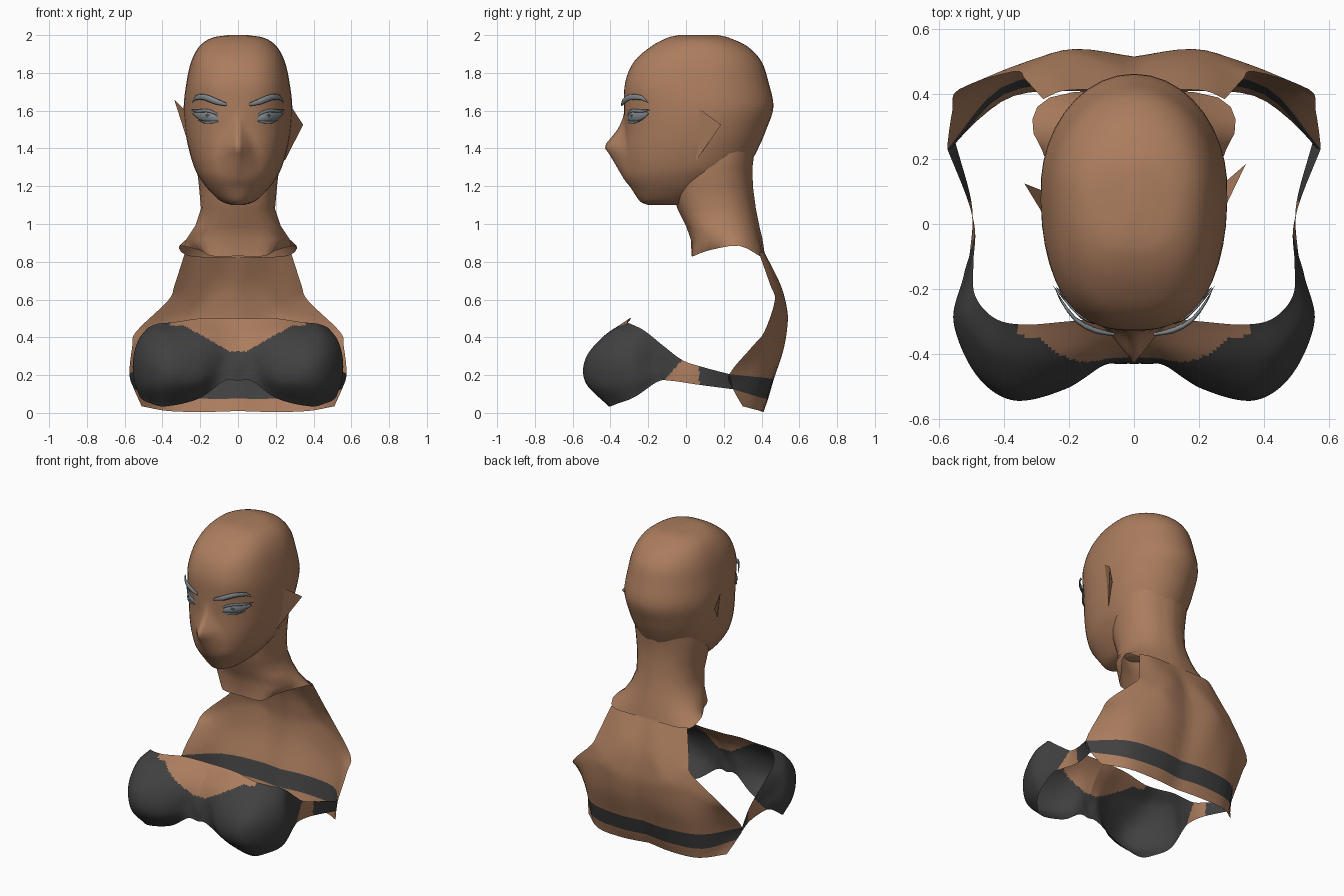
import bpy, bmesh, math
from mathutils import Vector


def material(name, rgb):
    m = bpy.data.materials.new(name)
    m.diffuse_color = (*rgb, 1)
    return m


SKIN = material("skin brown", (0.41, 0.205, 0.112))
CLOTH = material("cloth black", (0.052, 0.052, 0.053))
GREY = material("brow grey", (0.21, 0.235, 0.25))
DARK = material("iris dark", (0.06, 0.068, 0.075))


def finish(name, bm, mats, mirror, smooth=True):
    me = bpy.data.meshes.new(name)
    bm.to_mesh(me)
    bm.free()
    for m in mats:
        me.materials.append(m)
    for p in me.polygons:
        p.use_smooth = smooth
    ob = bpy.data.objects.new(name, me)
    bpy.context.collection.objects.link(ob)
    if mirror:
        mod = ob.modifiers.new("mirror", 'MIRROR')
        mod.use_clip = True
    return ob


def resample(pts, k):
    """Smooth curve through the points with k steps per span."""
    pts = [Vector(p) for p in pts]
    ext = [2 * pts[0] - pts[1]] + pts + [2 * pts[-1] - pts[-2]]
    out = []
    for i in range(1, len(ext) - 2):
        a, b, c, d = ext[i - 1:i + 3]
        for j in range(k):
            t = j / k
            out.append(0.5 * (2 * b + (c - a) * t + (2 * a - 5 * b + 4 * c - d) * t * t
                              + (3 * b - a - 3 * c + d) * t ** 3))
    return out + [pts[-1]]


def grid(name, cols, mats, ku=1, kv=1, rule=None, flip=False, mirror=True, cap=False):
    """Surface through columns of points, coloured by a rule on face centre and row."""
    cols = [resample(c, kv) for c in cols]
    rows = [resample(r, ku) for r in zip(*cols)]
    bm = bmesh.new()
    vs = [[bm.verts.new(p) for p in r] for r in rows]
    for r in range(len(vs) - 1):
        for c in range(len(vs[0]) - 1):
            q = [vs[r][c], vs[r + 1][c], vs[r + 1][c + 1], vs[r][c + 1]]
            f = bm.faces.new(q[::-1] if flip else q)
            if rule:
                f.material_index = rule(f.calc_center_median(), r // kv)
    if cap:
        bm.faces.new(vs[0])
        bm.faces.new(vs[-1][::-1])
    bmesh.ops.remove_doubles(bm, verts=bm.verts, dist=1e-5)
    return finish(name, bm, mats, mirror)


def half_ring(z, yf, yb, w, n, p=0.85, warp=1.0):
    """Half ring from front to back: front squared by p, back elliptical."""
    yc = yf + (yb - yf) * 0.55
    pts = []
    for i in range(n + 1):
        a = math.pi * (i / n) ** warp
        s, c = abs(math.sin(a)), math.cos(a)
        x = 0 if i in (0, n) else w * s ** (p if c > 0 else 1)
        y = yc - c ** p * (yc - yf) if c > 0 else yc - c * (yb - yc)
        pts.append(Vector((x, y, z)))
    return pts


def tube(name, pts, radii, mat):
    """Tapered, flattened rod, mirrored to both sides."""
    cols = []
    for p, r in zip(pts, radii):
        cols.append([(p[0], p[1] - 0.55 * r * math.cos(a), p[2] + r * math.sin(a))
                     for a in [-math.tau * i / 8 for i in range(9)]])
    return grid(name, cols, [mat], ku=2)


def solid(name, pts):
    bm = bmesh.new()
    vs = [bm.verts.new(p) for p in pts]
    bmesh.ops.convex_hull(bm, input=vs)
    return finish(name, bm, [SKIN], False, False)


def ramp(table, z):
    """Straight-line lookup in a table sorted by falling z."""
    for (z0, v0), (z1, v1) in zip(table, table[1:]):
        if z0 >= z >= z1:
            return v0 + (v1 - v0) * (z0 - z) / (z0 - z1)
    return 0


# Head: crown to chin, with the nose and mouth drawn out of the front
head = [(2.0, -.04, .17, .05), (1.985, -.1, .23, .14), (1.94, -.185, .325, .205),
        (1.86, -.275, .4, .248), (1.75, -.322, .437, .273), (1.62, -.328, .463, .288),
        (1.5, -.325, .425, .28), (1.4, -.33, .382, .262), (1.3, -.33, .325, .232),
        (1.24, -.32, .25, .2), (1.18, -.285, .17, .155), (1.12, -.243, .06, .09),
        (1.1, -.2, .02, .03)]
DEPTH = [(1.58, 0), (1.51, .03), (1.41, .106), (1.37, .075), (1.31, .04), (1.26, .015), (1.2, 0)]
WIDTH = [(1.58, .035), (1.5, .045), (1.38, .095), (1.31, .1), (1.2, .1)]
SQUARE = [(2.1, .8), (1.95, .76), (1.72, .76), (1.6, .84), (1.35, .85), (1.2, .92), (1.0, .95)]
rows = []
for h in resample(head, 4):
    ring = half_ring(*h, 24, p=ramp(SQUARE, h[0]), warp=1.35)
    for v in ring:
        if v.y < 0 and 1.2 < v.z < 1.58:
            v.y -= ramp(DEPTH, v.z) * max(0, 1 - v.x / ramp(WIDTH, v.z))
    rows.append(ring)
grid("head", list(zip(*rows)), [SKIN], cap=True)

# Neck with flared, open lower edge
neck = [(1.48, -.02, .38, .2), (1.38, -.06, .362, .222), (1.3, -.08, .352, .22),
        (1.2, -.08, .354, .208), (1.08, -.045, .37, .197), (.99, .0, .388, .228),
        (.92, .025, .405, .275)]
rows = [half_ring(*n, 5) for n in neck]
rows.append([(0, .03, .83), (.14, .04, .83), (.2, .12, .86), (.31, .28, .885),
             (.26, .39, .83), (0, .42, .82)])
grid("neck", list(zip(*rows)), [SKIN], ku=3)

# Back panel with the rear strap painted on
back = [
    [(0, .415, .85), (.12, .415, .85), (.22, .41, .85), (.28, .385, .85)],
    [(0, .48, .68), (.12, .5, .68), (.24, .48, .68), (.335, .445, .68)],
    [(0, .51, .55), (.18, .535, .55), (.28, .51, .56), (.37, .47, .595)],
    [(0, .515, .45), (.18, .537, .46), (.36, .49, .47), (.54, .415, .43)],
    [(0, .495, .33), (.18, .515, .33), (.39, .465, .33), (.56, .35, .35)],
    [(0, .45, .18), (.18, .465, .18), (.41, .42, .185), (.575, .23, .205)],
    [(0, .415, .075), (.18, .435, .075), (.4, .4, .08), (.55, .25, .125)],
    [(0, .39, .01), (.18, .41, .005), (.37, .395, .01), (.51, .3, .035)]]


def strap_rule(c, row):
    return 1 if row == 5 else 0


grid("back", list(zip(*back)), [SKIN, CLOTH], ku=4, kv=4, rule=strap_rule, flip=True)

# Bust shell: cup columns from the centre outward, then the side strap
cups = [
    [(0, -.29, .5), (0, -.37, .4), (0, -.41, .32), (0, -.43, .25), (0, -.43, .17)],
    [(.08, -.29, .5), (.08, -.38, .41), (.08, -.42, .33), (.08, -.43, .25), (.07, -.43, .17)],
    [(.2, -.3, .5), (.2, -.42, .41), (.21, -.495, .29), (.21, -.5, .17), (.21, -.41, .075)],
    [(.34, -.31, .48), (.36, -.43, .41), (.37, -.53, .29), (.37, -.53, .16), (.38, -.41, .035)],
    [(.43, -.29, .47), (.46, -.39, .41), (.485, -.46, .29), (.48, -.45, .15), (.46, -.36, .05)],
    [(.49, -.22, .435), (.53, -.28, .38), (.555, -.3, .28), (.55, -.29, .17), (.52, -.27, .085)],
    [(.495, -.12, .355), (.51, -.15, .32), (.52, -.17, .27), (.525, -.16, .21), (.52, -.15, .165)]]
straps = [((.49, -.02, .28), (.505, -.08, .17)), ((.515, .08, .245), (.5, .06, .15)),
          ((.575, .23, .205), (.55, .25, .125))]
for top, low in straps:
    cups.append([Vector(top).lerp(Vector(low), i / 4) for i in range(5)])


def bust_rule(c, row):
    x = abs(c.x)
    bare_chest = x < .36 and c.z > min(.462, max(.325, .3 + .57 * x))
    bare_side = c.y < .07 and c.y > -.02 - (.28 - c.z) * 0.9 and x > .4
    return 0 if bare_chest or bare_side else 1


grid("bust", cups, [SKIN, CLOTH], ku=14, kv=12, rule=bust_rule)

# Ears: thin swept-back points, slightly different on each side
solid("right_ear", [(.27, .03, 1.64), (.345, .185, 1.525), (.245, .05, 1.33), (.27, .12, 1.47)])
solid("left_ear", [(-.28, .03, 1.6), (-.338, .125, 1.66), (-.255, .04, 1.4), (-.275, .1, 1.52)])

# Brows
tube("brows", [(.06, -.34, 1.632), (.12, -.328, 1.65), (.18, -.295, 1.672), (.225, -.235, 1.668),
               (.243, -.2, 1.64)], [.008, .017, .016, .012, .001], GREY)

# Eyes, irises and lashes
tube("eyes", [(.08, -.31, 1.552), (.125, -.295, 1.562), (.165, -.272, 1.57), (.205, -.232, 1.575),
              (.24, -.195, 1.585)], [.001, .024, .032, .024, .001], GREY)
tube("irises", [(.146, -.295, 1.573), (.156, -.289, 1.573), (.168, -.281, 1.573),
                (.178, -.273, 1.573)], [.002, .012, .012, .002], DARK)
tube("upper_lashes", [(.075, -.313, 1.56), (.125, -.303, 1.588), (.17, -.28, 1.601),
                      (.215, -.232, 1.597), (.25, -.19, 1.605)], [.001, .008, .009, .008, .001], GREY)
tube("lower_lashes", [(.085, -.313, 1.55), (.13, -.302, 1.54), (.175, -.275, 1.538),
                      (.215, -.232, 1.55)], [.001, .006, .006, .001], GREY)
